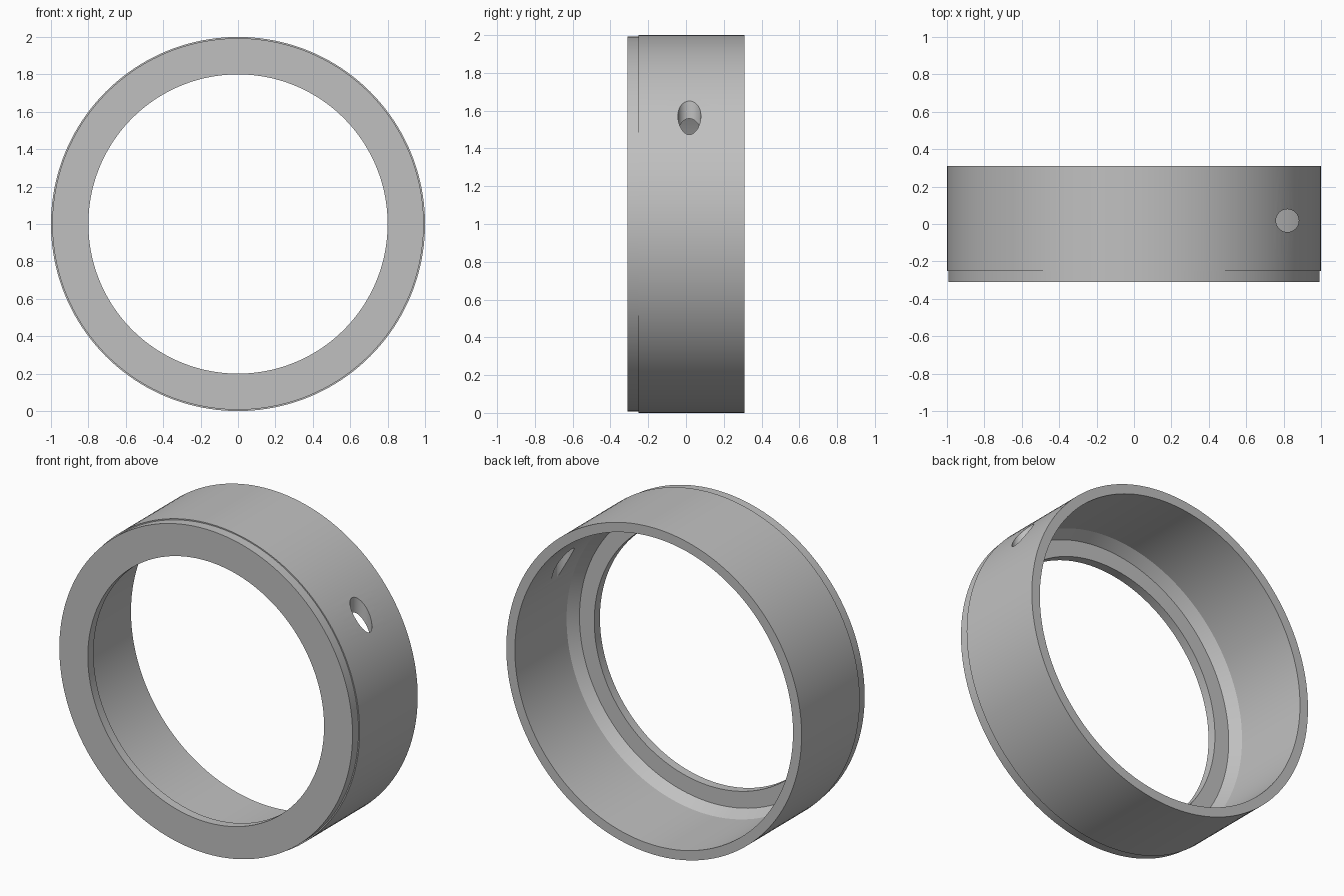
import bpy
import bmesh
import math
from mathutils import Matrix, Vector

if "Cube" in bpy.data.objects:
    bpy.data.objects.remove(bpy.data.objects["Cube"], do_unlink=True)

# Single plain grey
grey = bpy.data.materials.new("plain_grey")
grey.use_nodes = True
colour = (0.53, 0.53, 0.53, 1)
grey.diffuse_color = colour
grey.node_tree.nodes["Principled BSDF"].inputs["Base Color"].default_value = colour

SEGMENTS = 160


def make_object(name, bm):
    bmesh.ops.recalc_face_normals(bm, faces=bm.faces)
    mesh = bpy.data.meshes.new(name)
    bm.to_mesh(mesh)
    bm.free()
    mesh.materials.append(grey)
    obj = bpy.data.objects.new(name, mesh)
    bpy.context.collection.objects.link(obj)
    return obj


def lathe(name, profile, centre):
    """Turn a closed (radius, y) profile about the y axis."""
    bm = bmesh.new()
    verts = [bm.verts.new(centre + Vector((r, y, 0))) for r, y in profile]
    edges = [bm.edges.new((v, verts[(i + 1) % len(verts)])) for i, v in enumerate(verts)]
    bmesh.ops.spin(bm, geom=verts + edges, cent=centre, axis=(0, 1, 0),
                   angle=math.tau, steps=SEGMENTS, use_merge=True)
    bmesh.ops.remove_doubles(bm, verts=bm.verts, dist=0.0001)
    return make_object(name, bm)


# Ring body: stepped front rim, thin inward lip, chamfered seat, thin wall
ring = lathe("ring_body", [
    (0.80, -0.31), (0.993, -0.31), (0.993, -0.252), (1.0, -0.252),
    (1.0, 0.31), (0.942, 0.31), (0.942, -0.19), (0.90, -0.255), (0.80, -0.255),
], Vector((0, 0, 1)))

# Vertical drilled hole through the upper wall
bm = bmesh.new()
bmesh.ops.create_cone(bm, cap_ends=True, segments=48, radius1=0.061, radius2=0.061,
                      depth=0.7, matrix=Matrix.Translation((0.82, 0.018, 1.55)))
cutter = make_object("hole_cutter", bm)
cutter.hide_render = True

drill = ring.modifiers.new("drilled_hole", 'BOOLEAN')
drill.operation = 'DIFFERENCE'
drill.solver = 'EXACT'
drill.object = cutter

bpy.ops.object.select_all(action='DESELECT')
ring.select_set(True)
bpy.context.view_layer.objects.active = ring
bpy.ops.object.modifier_apply(modifier=drill.name)
bpy.data.objects.remove(cutter, do_unlink=True)
bpy.ops.object.shade_smooth_by_angle(angle=math.radians(25))
